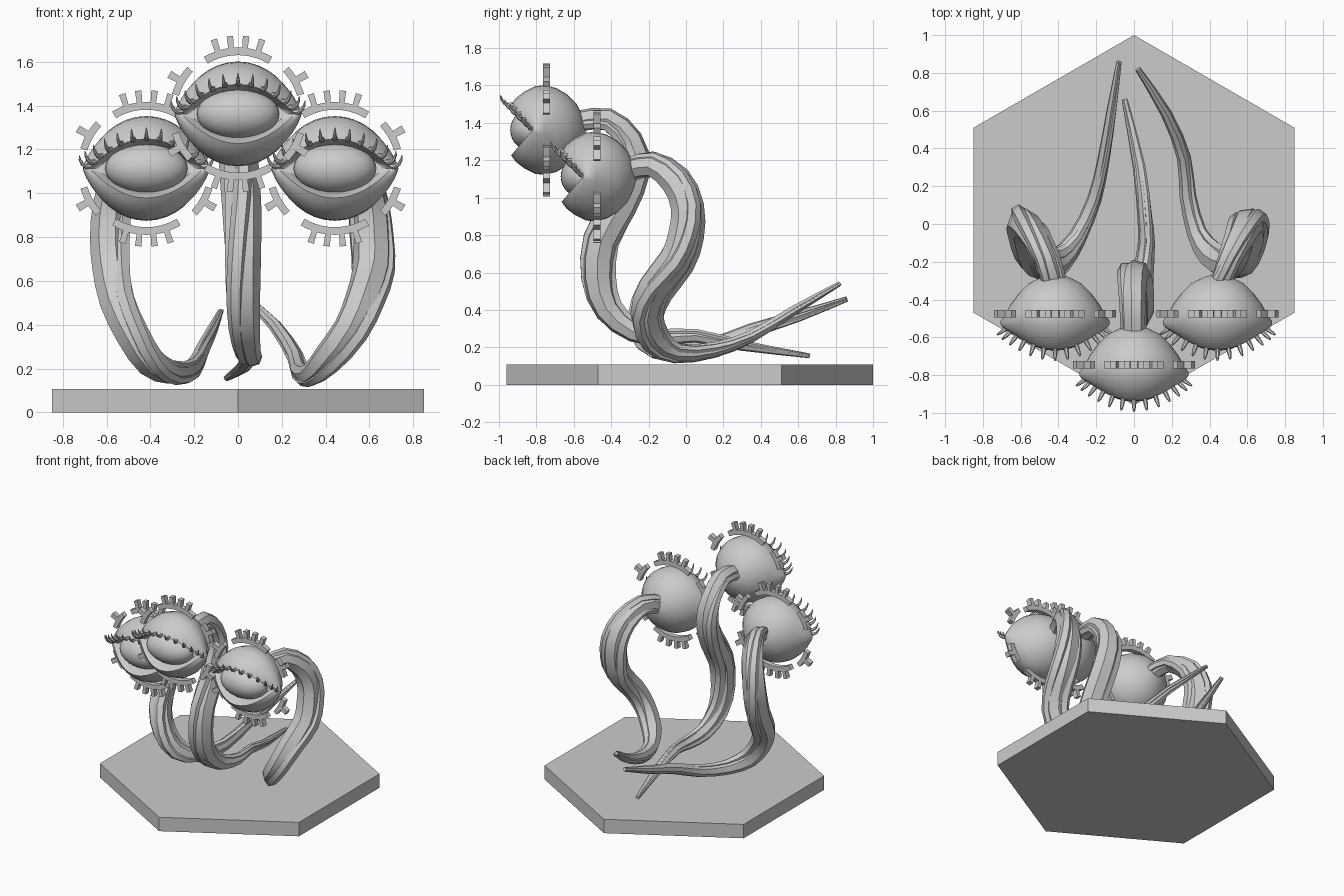
import bpy, bmesh, math
from mathutils import Vector

if "Cube" in bpy.data.objects:
    bpy.data.objects.remove(bpy.data.objects["Cube"])

grey = bpy.data.materials.new("stone_grey")
grey.diffuse_color = (0.6, 0.6, 0.6, 1)
grey.use_nodes = True
grey.node_tree.nodes["Principled BSDF"].inputs["Base Color"].default_value = grey.diffuse_color


def loft(name, parts, angle=35):
    """One object from several lofts; each part is a list of closed rings."""
    bm = bmesh.new()
    for rings in parts:
        vs = [[bm.verts.new(p) for p in ring] for ring in rings]
        n = len(vs[0])
        for a, b in zip(vs, vs[1:]):
            for i in range(n):
                j = (i + 1) % n
                bm.faces.new((a[i], a[j], b[j], b[i]))
        bm.faces.new(vs[0])
        bm.faces.new(vs[-1])
    bmesh.ops.recalc_face_normals(bm, faces=bm.faces)
    me = bpy.data.meshes.new(name)
    bm.to_mesh(me)
    bm.free()
    me.materials.append(grey)
    for p in me.polygons:
        p.use_smooth = True
    me.set_sharp_from_angle(angle=math.radians(angle))
    ob = bpy.data.objects.new(name, me)
    bpy.context.collection.objects.link(ob)
    return ob


def frames(pts):
    """Normal and binormal at each path point, carried along without twist."""
    out, n = [], Vector((1, 0, 0))
    for i in range(len(pts)):
        t = (pts[min(i + 1, len(pts) - 1)] - pts[max(i - 1, 0)]).normalized()
        n = (n - t * n.dot(t)).normalized()
        out.append((n, t.cross(n)))
    return out


def tube(pts, radii, sides):
    return [[p + (n * math.cos(2 * math.pi * k / sides) + b * math.sin(2 * math.pi * k / sides)) * r
             for k in range(sides)]
            for p, r, (n, b) in zip(pts, radii, frames(pts))]


def smooth_path(rows):
    """Catmull-Rom midpoints between the given (x, y, z, radius) rows."""
    v = [Vector(r) for r in rows]
    out = []
    for i in range(len(v) - 1):
        a, b, c, d = v[max(i - 1, 0)], v[i], v[i + 1], v[min(i + 2, len(v) - 1)]
        out += [b, (b + c) * 0.5625 - (a + d) * 0.0625]
    out.append(v[-1])
    return [p.to_3d() for p in out], [p[3] for p in out]


def stalk(name, rows, phase):
    """Thick nerve with two thinner strands winding around it."""
    pts, rad = smooth_path(rows)
    fr = frames(pts)
    parts = [tube(pts, [r * 0.82 for r in rad], 7)]
    for s in (0, 2.3):
        line = []
        for i, (p, r, (n, b)) in enumerate(zip(pts, rad, fr)):
            a = phase + s + i * 0.13
            line.append(p + (n * math.cos(a) + b * math.sin(a)) * r * 0.62)
        parts.append(tube(line, [r * 0.42 for r in rad], 6))
    loft(name, parts, 30)


# Hexagonal base
bpy.ops.mesh.primitive_cylinder_add(vertices=6, radius=0.98, depth=0.107, location=(0, 0.02, 0.0535))
base = bpy.context.object
base.name = "hexagon_base"
base.data.materials.append(grey)

# Stalks that rise from trailing tails to the back of each eye
stalk("centre_stalk", [
    (0, -.57, 1.41, .07), (0, -.42, 1.42, .075), (0, -.30, 1.31, .085), (.01, -.27, 1.15, .1),
    (.02, -.35, .95, .105), (.02, -.45, .77, .105), (.02, -.47, .57, .1), (.03, -.42, .4, .085),
    (.05, -.28, .28, .065), (.07, -.1, .25, .05), (.06, .05, .26, .042), (.03, .3, .21, .035),
    (-.05, .66, .155, .016)], 0.5)
stalk("right_stalk", [
    (.46, -.3, 1.15, .07), (.51, -.18, 1.17, .075), (.57, -.06, 1.08, .09), (.6, 0, .95, .1),
    (.61, -.01, .8, .105), (.61, -.06, .66, .105), (.57, -.17, .52, .1), (.51, -.22, .38, .095),
    (.41, -.17, .25, .085), (.33, -.05, .175, .06), (.28, .15, .19, .048), (.26, .35, .26, .04),
    (.17, .58, .4, .032), (.02, .82, .54, .016)], 2.0)
stalk("left_stalk", [
    (-.43, -.3, 1.15, .07), (-.47, -.18, 1.18, .075), (-.54, -.05, 1.09, .09), (-.58, 0, .95, .1),
    (-.59, -.01, .8, .105), (-.58, -.06, .66, .105), (-.55, -.17, .5, .1), (-.48, -.22, .35, .095),
    (-.4, -.19, .23, .085), (-.3, -.07, .175, .06), (-.21, .13, .2, .048), (-.16, .35, .29, .04),
    (-.12, .6, .37, .032), (-.08, .86, .46, .016)], 4.0)

# Eyelid cross-sections, back to front: y, half width, half height, corner sharpness, corner setback
LID = [(.207, .025, .025, 1, 0), (.195, .07, .07, 1, 0), (.16, .14, .14, 1, 0), (.11, .19, .19, 1, 0),
       (.05, .235, .225, 1.05, 0), (-.01, .267, .239, 1.2, 0), (-.06, .29, .235, 1.5, .02),
       (-.12, .287, .205, 1.6, .06), (-.165, .275, .17, 1.8, .09), (-.19, .26, .135, 2, .115),
       (-.165, .25, .122, 2, .10), (-.08, .22, .10, 1.8, .02)]


def lid_point(c, ring, t):
    y, a, b, p, k = ring
    u, s = math.cos(t), math.sin(t)
    return c + Vector((a * u, y + k * u * u, math.copysign(b * abs(s) ** p, s)))


def wedge(c, r0, r1, a0, a1, n, th=0.019):
    """Ring segment in the upright plane, a0..a1 in degrees."""
    rings = []
    for i in range(n + 1):
        a = math.radians(a0 + (a1 - a0) * i / n)
        d = Vector((math.cos(a), 0, math.sin(a)))
        rings.append([c + d * r + Vector((0, y, 0)) for r, y in
                      ((r0, -th), (r1, -th), (r1, th), (r0, th))])
    return rings


def eye(side, c):
    c = Vector(c)
    n = 36
    # Lemon-shaped eyelids with an open front
    loft(side + "_eyelids", [[[lid_point(c, r, 2 * math.pi * k / n) for k in range(n)] for r in LID]], 50)
    # Eyeball set in the opening
    bpy.ops.mesh.primitive_uv_sphere_add(segments=32, ring_count=16, radius=1,
                                         location=c + Vector((0, -.075, 0)))
    ball = bpy.context.object
    ball.name = side + "_eyeball"
    ball.scale = (.188, .12, .115)
    ball.data.materials.append(grey)
    bpy.ops.object.shade_smooth()
    # Curled lashes along the upper lid
    lashes = []
    for k in range(13):
        t = math.radians(14 + 152 * k / 12)
        root = lid_point(c, LID[9], t) + Vector((0, .008, .004))
        out = Vector((math.cos(t) * 0.75, -0.35 - 0.65 * math.sin(t), 0)).normalized()
        pts = [root + out * o + Vector((0, 0, h)) for o, h in
               ((0, 0), (.025, -.004), (.048, .008), (.062, .028), (.066, .048))]
        lashes.append(tube(pts, (.012, .012, .009, .006, .002), 6))
    loft(side + "_lashes", lashes, 50)
    # Broken gear ring: toothed arcs above and below, single-tooth pieces between
    gear = []
    for mid in (90, 270):
        gear.append(wedge(c, .268, .303, mid - 31, mid + 31, 10))
        for o in (-18, -6, 6, 18):
            gear.append(wedge(c, .298, .357, mid + o - 2.4, mid + o + 2.4, 1))
    for mid in (30, 150, 210, 330):
        gear.append(wedge(c, .282, .315, mid - 13, mid + 13, 5))
        gear.append(wedge(c, .310, .362, mid - 2.8, mid + 2.8, 1))
    loft(side + "_gear_ring", gear, 30)


eye("centre", (0, -.745, 1.362))
eye("left", (-.418, -.475, 1.113))
eye("right", (.442, -.475, 1.113))
